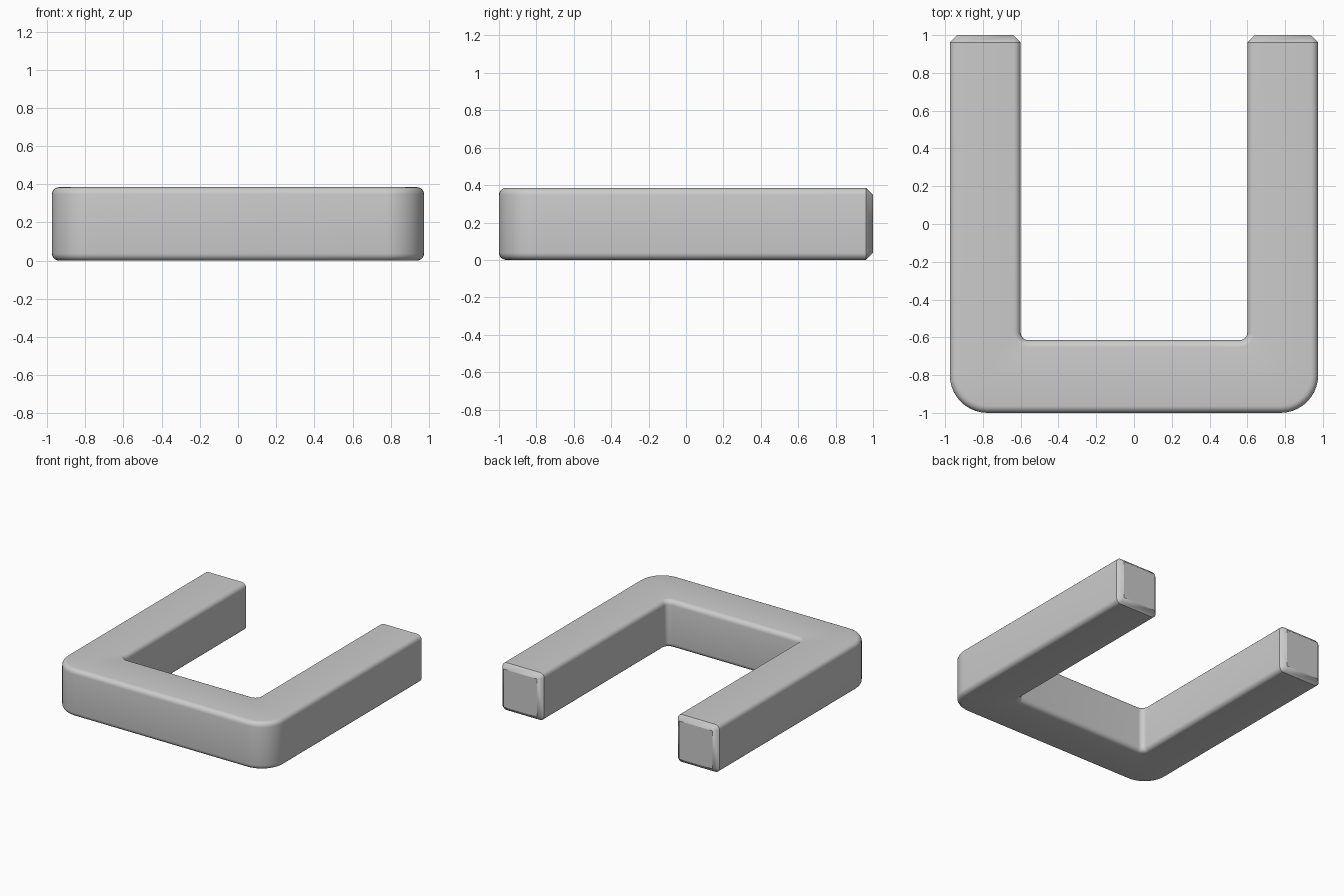
import bpy
import bmesh
from math import sin, cos, pi
from mathutils import Vector

cube = bpy.data.objects.get("Cube")
if cube:
    bpy.data.objects.remove(cube)

HEIGHT = 0.385
HALF_WIDTH = 0.975
INNER_X, INNER_Y = 0.6, -0.615
OUTER_R, INNER_R = 0.2, 0.04
EDGE = 0.038            # rounded long edges and end chamfer
EDGE_STEPS, CORNER_STEPS = 5, 10

outer_centre = Vector((HALF_WIDTH - OUTER_R, OUTER_R - 1))
inner_centre = Vector((INNER_X - INNER_R, INNER_Y + INNER_R))


def section_points():
    """Rounded rectangle as (is_outer, inset, z), running around the bar."""
    quarter = [i / EDGE_STEPS * pi / 2 for i in range(EDGE_STEPS + 1)]
    side = [(EDGE * (1 - sin(a)), EDGE * (1 - cos(a))) for a in quarter]
    side += [(d, HEIGHT - z) for d, z in reversed(side)]
    return ([(True, d, z) for d, z in side]
            + [(False, d, z) for d, z in reversed(side)])


SECTION = section_points()


def leg_ring(y, collapsed=False):
    """Section across the leg; collapsed shrinks it to the chamfered end."""
    ring = []
    for is_outer, d, z in SECTION:
        if collapsed:
            d = EDGE
            z = EDGE if z < HEIGHT / 2 else HEIGHT - EDGE
        ring.append((HALF_WIDTH - d if is_outer else INNER_X + d, y, z))
    return ring


def corner_ring(angle):
    """Section through the bend, with separate outer and inner radii."""
    direction = Vector((cos(angle), -sin(angle)))
    ring = []
    for is_outer, d, z in SECTION:
        if is_outer:
            p = outer_centre + direction * (OUTER_R - d)
        else:
            p = inner_centre + direction * (INNER_R + d)
        ring.append((p.x, p.y, z))
    return ring


# Half of the U, from the leg end round to the front bar, then mirrored
half = [leg_ring(1, collapsed=True), leg_ring(1 - EDGE)]
half += [corner_ring(i / CORNER_STEPS * pi / 2) for i in range(CORNER_STEPS + 1)]
rings = half + [[(-x, y, z) for x, y, z in ring] for ring in reversed(half)]

# Skin the sections and close both ends
bm = bmesh.new()
loops = [[bm.verts.new(p) for p in ring] for ring in rings]
count = len(SECTION)
for a, b in zip(loops, loops[1:]):
    for i in range(count):
        j = (i + 1) % count
        bm.faces.new((a[i], a[j], b[j], b[i]))
for end in (loops[0], loops[-1]):
    bm.faces.new(end)
bmesh.ops.remove_doubles(bm, verts=bm.verts, dist=0.0001)
bmesh.ops.recalc_face_normals(bm, faces=bm.faces)

mesh = bpy.data.meshes.new("u_bar")
bm.to_mesh(mesh)
bm.free()
bar = bpy.data.objects.new("u_bar", mesh)
bpy.context.collection.objects.link(bar)

# Smooth rounded edges, crisp end chamfers
bpy.ops.object.select_all(action='DESELECT')
bar.select_set(True)
bpy.context.view_layer.objects.active = bar
bpy.ops.object.shade_smooth_by_angle(angle=pi / 6)
